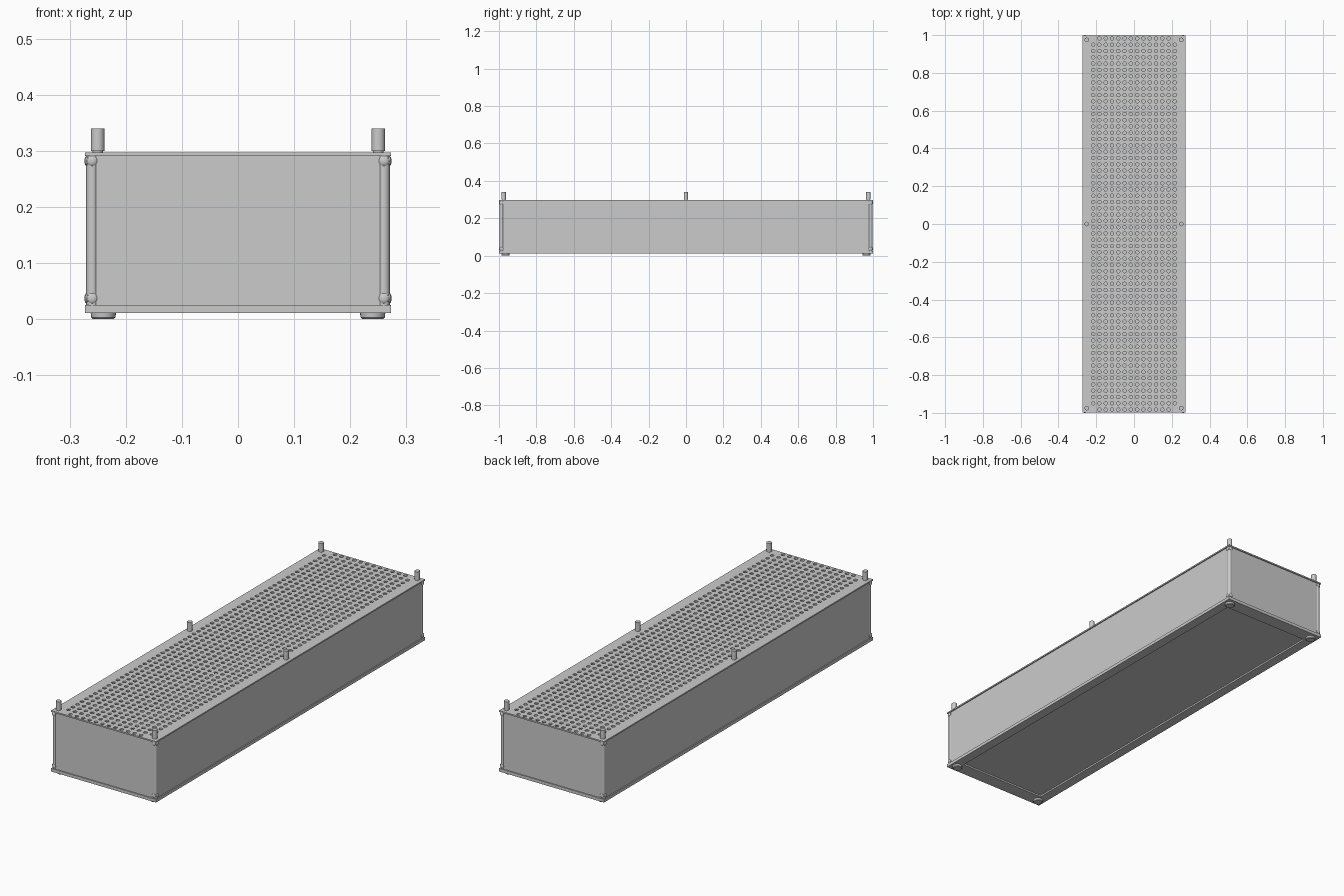
import bpy, bmesh, math
from mathutils import Matrix, Vector

if "Cube" in bpy.data.objects:
    bpy.data.objects.remove(bpy.data.objects["Cube"])

grey = bpy.data.materials.new("light grey metal")
grey.diffuse_color = (0.6, 0.6, 0.6, 1)
grey.use_nodes = True
grey.node_tree.nodes["Principled BSDF"].inputs["Base Color"].default_value = grey.diffuse_color

PITCH, COLS, ROWS = 0.0333, 14, 60
HX, HY = 0.273, PITCH * ROWS / 2        # half size of the plates
POST_X, POST_Y, POST_R = 0.260, 0.986, 0.0105


def finish(bm, name):
    bmesh.ops.recalc_face_normals(bm, faces=bm.faces)
    me = bpy.data.meshes.new(name)
    bm.to_mesh(me)
    bm.free()
    me.materials.append(grey)
    ob = bpy.data.objects.new(name, me)
    bpy.context.collection.objects.link(ob)
    return ob


def box(name, x0, x1, y0, y1, z0, z1):
    bm = bmesh.new()
    bmesh.ops.create_cube(bm, size=1)
    for v in bm.verts:
        v.co = ((x0 + x1) / 2 + v.co.x * (x1 - x0),
                (y0 + y1) / 2 + v.co.y * (y1 - y0),
                (z0 + z1) / 2 + v.co.z * (z1 - z0))
    return finish(bm, name)


def lathe(name, profile, origin, axis=(0, 0, 1), segs=24):
    """Revolve (radius, height) points around an axis, with capped ends."""
    bm = bmesh.new()
    m = Matrix.Translation(origin) @ Vector((0, 0, 1)).rotation_difference(Vector(axis)).to_matrix().to_4x4()
    rings = [[bm.verts.new(m @ Vector((r * math.cos(a), r * math.sin(a), h)))
              for a in (2 * math.pi * i / segs for i in range(segs))] for r, h in profile]
    for a, b in zip(rings, rings[1:]):
        for i in range(segs):
            j = (i + 1) % segs
            bm.faces.new((a[i], a[j], b[j], b[i]))
    bm.faces.new(rings[0])
    bm.faces.new(rings[-1])
    return finish(bm, name)


def perforated_plate(name, z0, z1, radius, n=12):
    bm = bmesh.new()
    h = PITCH / 2
    angles = [2 * math.pi * (i + 0.5) / n for i in range(n)]

    def quad(pts):
        bm.faces.new([bm.verts.new(p) for p in pts])

    for c in range(COLS):
        for r in range(ROWS):
            cx, cy = (c - (COLS - 1) / 2) * PITCH, (r - (ROWS - 1) / 2) * PITCH
            if c in (0, COLS - 1) and r in (0, ROWS - 1):   # solid corners
                for z in (z0, z1):
                    quad([(cx + a * h, cy + b * h, z) for a, b in ((-1, -1), (1, -1), (1, 1), (-1, 1))])
                continue
            rings = []
            for z in (z0, z1):
                inner, outer = [], []
                for a in angles:
                    ca, sa = math.cos(a), math.sin(a)
                    k = h / max(abs(ca), abs(sa))
                    inner.append(bm.verts.new((cx + radius * ca, cy + radius * sa, z)))
                    outer.append(bm.verts.new((cx + k * ca, cy + k * sa, z)))
                rings.append((inner, outer))
            (bi, bo), (ti, to) = rings
            for i in range(n):
                j = (i + 1) % n
                bm.faces.new((ti[i], to[i], to[j], ti[j]))
                bm.faces.new((bi[j], bo[j], bo[i], bi[i]))
                bm.faces.new((bi[i], ti[i], ti[j], bi[j]))
    # solid side strips and outer rim
    e = PITCH * COLS / 2
    for s in (-1, 1):
        for z in (z0, z1):
            quad([(s * e, -HY, z), (s * HX, -HY, z), (s * HX, HY, z), (s * e, HY, z)])
        quad([(s * HX, -HY, z0), (s * HX, HY, z0), (s * HX, HY, z1), (s * HX, -HY, z1)])
        quad([(-HX, s * HY, z0), (HX, s * HY, z0), (HX, s * HY, z1), (-HX, s * HY, z1)])
    bmesh.ops.remove_doubles(bm, verts=bm.verts, dist=0.0001)
    return finish(bm, name)


# top and floor plates
perforated_plate("perforated_top_plate", 0.2905, 0.297, 0.009)
box("floor_plate", -HX, HX, -HY, HY, 0.018, 0.025)

# base frame under the floor, open in the middle
bx, by = HX - 0.045, HY - 0.065
for s, side in ((-1, "left"), (1, "right")):
    box("base_frame_" + side, *sorted((s * bx, s * HX)), -HY, HY, 0.0105, 0.018)
for s, side in ((-1, "front"), (1, "back")):
    box("base_frame_" + side, -bx, bx, *sorted((s * by, s * HY)), 0.0105, 0.018)

# wall panels between the corner posts
for s, side in ((-1, "left"), (1, "right")):
    box(side + "_wall", *sorted((s * 0.264, s * 0.268)), -POST_Y, POST_Y, 0.025, 0.2905)
for s, side in ((-1, "front"), (1, "back")):
    box(side + "_wall", -POST_X, POST_X, *sorted((s * 0.990, s * 0.994)), 0.025, 0.2905)

SCREW = [(0.009, -0.001), (0.009, 0.0012), (0.0065, 0.0032), (0.003, 0.004)]
for sx in (-1, 1):
    for sy in (-1, 1):
        # corner post, foot and screws
        lathe("corner_post", [(POST_R, 0.025), (POST_R, 0.2905)], (sx * POST_X, sy * POST_Y, 0))
        lathe("foot", [(0.0185, 0), (0.0215, 0.003), (0.0225, 0.0105)], (sx * 0.24, sy * 0.965, 0))
        for z in (0.037, 0.282):
            lathe("side_screw", SCREW, (sx * (POST_X + POST_R - 0.001), sy * POST_Y, z), (sx, 0, 0), 16)
            lathe("end_screw", SCREW, (sx * POST_X, sy * (POST_Y + POST_R - 0.001), z), (0, sy, 0), 16)
    # standoff pins on the top plate
    for y in (-0.975, 0, 0.975):
        lathe("standoff_pin", [(0.009, 0.296), (0.009, 0.300), (0.012, 0.300), (0.012, 0.340)],
              (sx * 0.25, y, 0))

# smooth the round parts, keep sharp edges
bpy.ops.object.select_all(action='DESELECT')
for ob in bpy.data.objects:
    ob.select_set(True)
    bpy.context.view_layer.objects.active = ob
bpy.ops.object.shade_smooth_by_angle(angle=math.radians(35))
